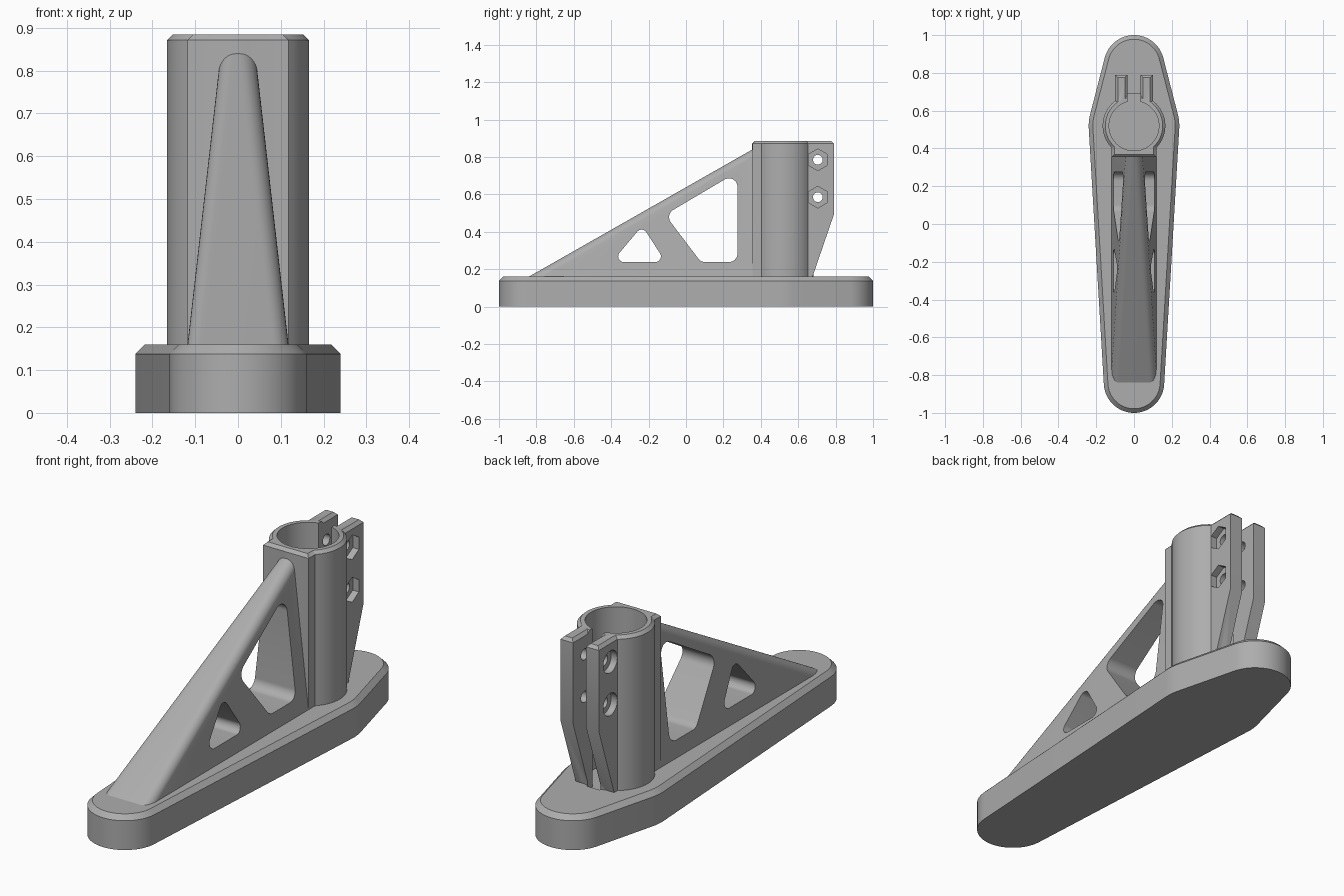
import bpy, bmesh
from math import sin, cos, asin, radians, pi
from mathutils import Vector

if "Cube" in bpy.data.objects:
    bpy.data.objects.remove(bpy.data.objects["Cube"])

grey = bpy.data.materials.new("mid grey")
grey.use_nodes = True
grey.diffuse_color = (0.42, 0.42, 0.42, 1)
grey.node_tree.nodes["Principled BSDF"].inputs["Base Color"].default_value = grey.diffuse_color

BASE_TOP, TOP = 0.16, 0.885
TUBE_Y, TUBE_R, BORE_R = 0.52, 0.166, 0.132
CHAMFER = 0.014


def arc(cy, r, a0, a1, steps, cx=0):
    angles = [a0 + (a1 - a0) * i / steps for i in range(steps + 1)]
    return [(cx + r * cos(a), cy + r * sin(a)) for a in angles]


def circle(cx, cy, r, n=64, turn=0):
    return arc(cy, r, turn, turn + 2 * pi, n, cx)[:-1]


def rounded(points, r, steps=8):
    """Fillet every corner of a convex polygon."""
    out = []
    for i, p in enumerate(points):
        p = Vector(p)
        a = (Vector(points[i - 1]) - p).normalized()
        b = (Vector(points[(i + 1) % len(points)]) - p).normalized()
        half = a.angle(b) / 2
        mid = (a + b).normalized()
        centre = p + mid * (r / sin(half))
        ends = [p + d * (r * cos(half) / sin(half)) - centre for d in (a, b)]
        for k in range(steps + 1):
            v = ends[0].lerp(ends[1], k / steps).normalized() * r
            out.append(tuple(centre + v))
    return out


def finish(name, bm):
    bmesh.ops.recalc_face_normals(bm, faces=bm.faces)
    mesh = bpy.data.meshes.new(name)
    bm.to_mesh(mesh)
    bm.free()
    mesh.materials.append(grey)
    obj = bpy.data.objects.new(name, mesh)
    bpy.context.collection.objects.link(obj)
    return obj


def prism(name, points, lo, hi, axis="z", chamfer=0):
    """Extrude an outline along z (x, y points) or x (y, z points)."""
    place = (lambda p, d: (p[0], p[1], d)) if axis == "z" else (lambda p, d: (d, p[0], p[1]))
    bm = bmesh.new()
    face = bm.faces.new([bm.verts.new(place(p, lo)) for p in points])
    geom = bmesh.ops.extrude_face_region(bm, geom=[face])["geom"]
    move = Vector(place((0, 0), hi - lo))
    bmesh.ops.translate(bm, vec=move, verts=[g for g in geom if isinstance(g, bmesh.types.BMVert)])
    if chamfer:
        top = max(v.co.z for v in bm.verts) - 1e-5
        edges = [e for e in bm.edges if all(v.co.z > top for v in e.verts)]
        bmesh.ops.bevel(bm, geom=edges, offset=chamfer, segments=1, affect="EDGES")
    return finish(name, bm)


def combine(target, tool, operation):
    mod = target.modifiers.new("boolean", "BOOLEAN")
    mod.operation, mod.solver, mod.object = operation, "EXACT", tool
    bpy.context.view_layer.objects.active = target
    bpy.ops.object.modifier_apply(modifier=mod.name)


def discard(obj):
    bpy.data.objects.remove(obj)


# Base plate: outline wrapped around three circles
END_Y, END_R, MID_R = 0.84, 0.16, 0.24
back = asin((MID_R - END_R) / (END_Y - TUBE_Y))
front = asin((MID_R - END_R) / (END_Y + TUBE_Y))
outline = (arc(TUBE_Y, MID_R, -front, back, 4) + arc(END_Y, END_R, back, pi - back, 32)
           + arc(TUBE_Y, MID_R, pi - back, pi + front, 4)
           + arc(-END_Y, END_R, pi + front, 2 * pi - front, 32))
base = prism("base_plate", outline, 0, BASE_TOP, chamfer=0.022)

# Clamp body: tube, front block and two ears
clamp = prism("clamp_tube", circle(0, TUBE_Y, TUBE_R), 0.1, TOP, chamfer=CHAMFER)
block = prism("front_block", [(-.118, .355), (.118, .355), (.118, TUBE_Y), (-.118, TUBE_Y)],
              0.1, TOP, chamfer=CHAMFER)
parts = [block]
ear_side = [(.6, .1), (.656, .1), (.79, .49), (.79, TOP), (.6, TOP)]
for lo, hi in ((-.1, -.034), (.034, .1)):
    parts.append(prism("clamp_ear", ear_side, lo, hi, "x", CHAMFER))
for part in parts:
    combine(clamp, part, "UNION")
    discard(part)

# Bore and clamping slot
bore = prism("bore_cutter", circle(0, TUBE_Y, BORE_R), 0.14, 1)
slot = prism("slot_cutter", [(-.034, .55), (.034, .55), (.034, .69), (-.034, .69)], 0.14, 1)
for cutter in (bore, slot):
    combine(clamp, cutter, "DIFFERENCE")
    combine(base, cutter, "DIFFERENCE")
    discard(cutter)

# Bolt holes with hexagonal pockets on the left and round ones on the right
for z in (.585, .785):
    for pts, lo, hi in ((circle(.705, z, .026, 32), -.3, .3),
                        (circle(.705, z, .058, 6, pi / 6), .068, .3),
                        (circle(.705, z, .052, 32), -.3, -.068)):
        cutter = prism("bolt_cutter", pts, lo, hi, "x")
        combine(clamp, cutter, "DIFFERENCE")
        discard(cutter)

# Sloped rib: drafted sides and rounded top edges
LOW, TOE_Y, HEEL_Y, SLOPE = 0.12, -0.84, 0.37, 0.569


def half_width(z):
    return 0.118 - 0.114 * (z - BASE_TOP)


bm = bmesh.new()
toe = TOE_Y - (BASE_TOP - LOW) / SLOPE
high = BASE_TOP + SLOPE * (HEEL_Y - TOE_Y)
sides = []
for s in (-1, 1):
    sides.append([bm.verts.new((s * half_width(z), y, z))
                  for y, z in ((toe, LOW), (HEEL_Y, LOW), (HEEL_Y, high))])
    bm.faces.new(sides[-1])
for i in range(3):
    j = (i + 1) % 3
    bm.faces.new((sides[0][i], sides[0][j], sides[1][j], sides[1][i]))
bmesh.ops.recalc_face_normals(bm, faces=bm.faces)
ridges = [bm.edges.get((s[0], s[2])) for s in sides]
bmesh.ops.bevel(bm, geom=ridges, offset=0.036, segments=8, profile=0.5, affect="EDGES")
rib = finish("support_rib", bm)

# Lightening windows through the rib
windows = (([(-.397, .238), (-.109, .238), (-.234, .432)], .03),
           ([(.08, .238), (.275, .238), (.275, .72), (-.112, .491)], .045))
for corners, radius in windows:
    cutter = prism("window_cutter", rounded(corners, radius), -.3, .3, "x")
    combine(rib, cutter, "DIFFERENCE")
    discard(cutter)

clamp.name = "clamp_body"
for obj in (base, clamp, rib):
    bpy.ops.object.select_all(action="DESELECT")
    obj.select_set(True)
    bpy.context.view_layer.objects.active = obj
    bpy.ops.object.shade_smooth_by_angle(angle=radians(30))
